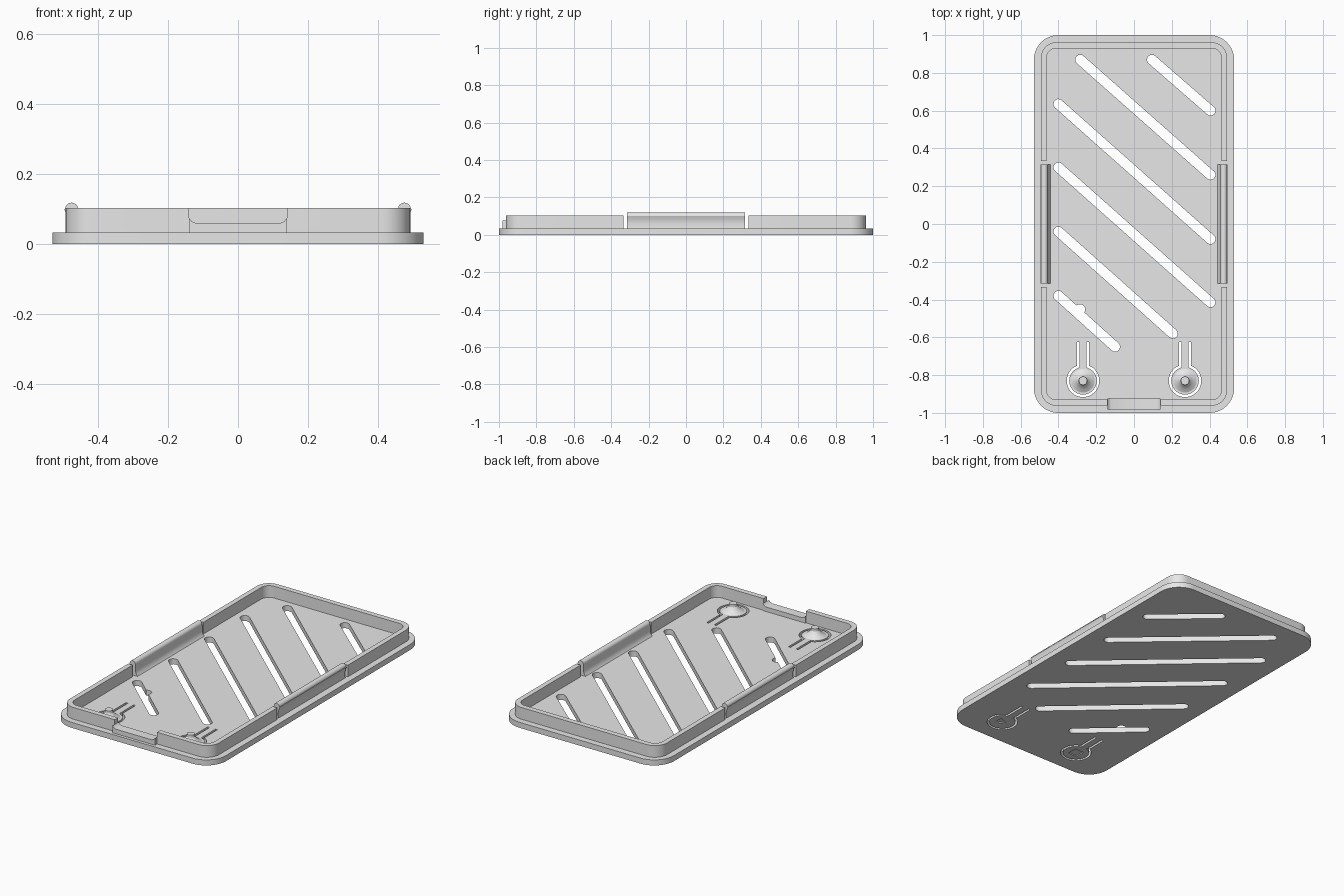
import bpy, bmesh
from math import sin, cos, pi, atan2, asin

cube = bpy.data.objects.get("Cube")
if cube:
    bpy.data.objects.remove(cube, do_unlink=True)

grey = bpy.data.materials.new("light_grey_plastic")
grey.use_nodes = True
grey.diffuse_color = (0.8, 0.8, 0.8, 1)
grey.node_tree.nodes["Principled BSDF"].inputs["Base Color"].default_value = (0.8, 0.8, 0.8, 1)

FLOOR = 0.033   # top of the plate
TOP = 0.103     # top of the rim


def arc(cx, cy, r, a0, a1, n=10):
    return [(cx + r * cos(a0 + (a1 - a0) * i / n), cy + r * sin(a0 + (a1 - a0) * i / n))
            for i in range(n + 1)]


def rounded_rect(hx, hy, r):
    pts = []
    for k, (sx, sy) in enumerate([(1, 1), (-1, 1), (-1, -1), (1, -1)]):
        pts += arc(sx * (hx - r), sy * (hy - r), r, k * pi / 2, (k + 1) * pi / 2)
    return pts


def rect(x0, x1, y0, y1):
    return [(x0, y0), (x1, y0), (x1, y1), (x0, y1)]


def capsule(p, q, r):
    a = atan2(q[1] - p[1], q[0] - p[0])
    return arc(*q, r, a - pi / 2, a + pi / 2) + arc(*p, r, a + pi / 2, a + 3 * pi / 2)


def prism(name, pts, h0, h1, axis="z"):
    """Extrude a 2D outline along z, or an x-z outline along y."""
    bm = bmesh.new()
    place = (lambda a, b: (a, b, h0)) if axis == "z" else (lambda a, b: (a, h0, b))
    face = bm.faces.new([bm.verts.new(place(a, b)) for a, b in pts])
    new = bmesh.ops.extrude_face_region(bm, geom=[face])["geom"]
    step = (0, 0, h1 - h0) if axis == "z" else (0, h1 - h0, 0)
    bmesh.ops.translate(bm, vec=step, verts=[v for v in new if isinstance(v, bmesh.types.BMVert)])
    return finish(name, bm)


def finish(name, bm):
    bmesh.ops.recalc_face_normals(bm, faces=bm.faces[:])
    mesh = bpy.data.meshes.new(name)
    bm.to_mesh(mesh)
    bm.free()
    mesh.materials.append(grey)
    obj = bpy.data.objects.new(name, mesh)
    bpy.context.collection.objects.link(obj)
    return obj


def activate(obj):
    bpy.ops.object.select_all(action="DESELECT")
    obj.select_set(True)
    bpy.context.view_layer.objects.active = obj


def cut(obj, cutters):
    for c in cutters:
        c.hide_render = True
        mod = obj.modifiers.new("cut", "BOOLEAN")
        mod.operation, mod.solver, mod.object = "DIFFERENCE", "EXACT", c
    activate(obj)
    bpy.ops.object.convert(target="MESH")
    for c in cutters:
        bpy.data.objects.remove(c, do_unlink=True)


def smooth(obj):
    activate(obj)
    bpy.ops.object.shade_smooth_by_angle(angle=pi / 6)


# Base plate with diagonal vent slots
plate = prism("base_plate", rounded_rect(0.53, 1.0, 0.13), 0, FLOOR)
slots = [((0.095, 0.87), (0.405, 0.60)), ((-0.285, 0.87), (0.405, 0.26)),
         ((-0.40, 0.635), (0.405, -0.08)), ((-0.40, 0.30), (0.405, -0.415)),
         ((-0.40, -0.04), (0.205, -0.58)), ((-0.40, -0.38), (-0.10, -0.65))]
cutters = [prism("slot_cutter", capsule(p, q, 0.026), -0.1, 0.1) for p, q in slots]
cutters.append(prism("reset_hole_cutter", arc(-0.285, -0.452, 0.027, 0, 2 * pi, 20)[:-1], -0.11, 0.11))

# Keyhole shaped cuts that free the flexible buttons
BUTTON_X, BUTTON_Y, SLIT_END = 0.27, -0.83, -0.625


def keyhole(cx):
    outline = []
    for r, w, flip in [(0.086, 0.032, False), (0.073, 0.019, True)]:
        half = asin(w / r)
        side = arc(cx, BUTTON_Y, r, pi / 2 + half, 5 * pi / 2 - half, 40)
        side = [(cx - w, SLIT_END)] + side + [(cx + w, SLIT_END)]
        outline += side[::-1] if flip else side
    return outline


for cx in (-BUTTON_X, BUTTON_X):
    cutters.append(prism("keyhole_cutter", keyhole(cx), -0.1, 0.1))

# Shallow square and triangle marks under the buttons
s = 0.03
cutters.append(prism("square_mark_cutter",
                     rect(-BUTTON_X - s, -BUTTON_X + s, BUTTON_Y - s, BUTTON_Y + s), -0.1, 0.006))
cutters.append(prism("triangle_mark_cutter",
                     [(BUTTON_X - s, BUTTON_Y), (BUTTON_X + s, BUTTON_Y - s),
                      (BUTTON_X + s, BUTTON_Y + s)], -0.1, 0.006))
cut(plate, cutters)
smooth(plate)

# Raised rim, opened at both sides for the clips and at the front for the port
rim = prism("rim_wall", rounded_rect(0.492, 0.962, 0.08), FLOOR - 0.003, TOP)
notch = [(-0.14, 0.2), (-0.14, 0.075), (-0.132, 0.065), (-0.12, 0.06)]
notch += [(-x, z) for x, z in reversed(notch)]
cut(rim, [prism("inner_cutter", rounded_rect(0.462, 0.93, 0.05), -0.1, 0.2),
          prism("clip_gap_cutter", rect(-0.7, 0.7, -0.333, 0.333), -0.11, 0.21),
          prism("port_cutter", notch, -1.1, -0.8, "y")])
smooth(rim)

# Port sill standing out from the front of the rim
sill = prism("port_sill", [(-0.14, FLOOR - 0.003)] + notch[1:-1] + [(0.14, FLOOR - 0.003)],
             -0.982, -0.925, "y")
smooth(sill)

# Side clips with a rounded bead along the top
clip = [(0.44, 0.03), (0.488, 0.03), (0.485, 0.06), (0.49, 0.085), (0.496, 0.1)]
clip += arc(0.475, 0.1, 0.0185, 0, pi, 10)
clip += [(0.456, 0.06), (0.45, 0.042)]
for side, name in [(1, "left_clip"), (-1, "right_clip")]:
    smooth(prism(name, [(side * x, z) for x, z in clip], -0.315, 0.315, "y"))

# Flared button pins
profile = [(0.062, FLOOR - 0.003), (0.062, FLOOR), (0.045, 0.042), (0.032, 0.053),
           (0.023, 0.065), (0.022, 0.08), (0, 0.08)]
for cx, name in [(BUTTON_X, "left_button_pin"), (-BUTTON_X, "right_button_pin")]:
    bm = bmesh.new()
    verts = [bm.verts.new((cx + r, BUTTON_Y, z)) for r, z in profile]
    edges = [bm.edges.new(pair) for pair in zip(verts, verts[1:])]
    bmesh.ops.spin(bm, geom=verts + edges, cent=(cx, BUTTON_Y, 0), axis=(0, 0, 1),
                   angle=2 * pi, steps=32)
    bmesh.ops.remove_doubles(bm, verts=bm.verts[:], dist=0.0001)
    smooth(finish(name, bm))
